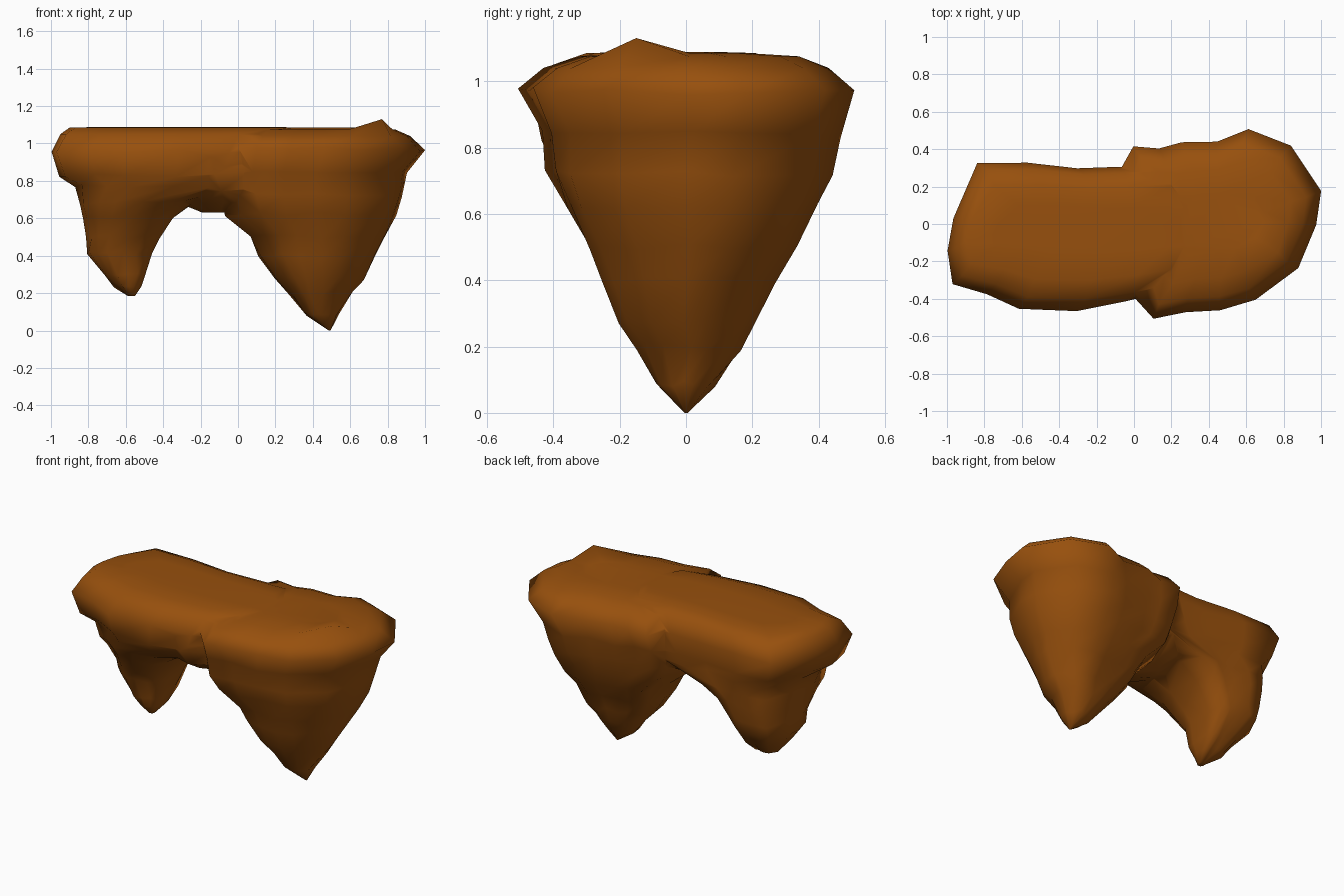
import bpy, bmesh, math, random

if "Cube" in bpy.data.objects:
    bpy.data.objects.remove(bpy.data.objects["Cube"])

random.seed(4)
mat = bpy.data.materials.new("orange brown rock")
mat.diffuse_color = (0.31, 0.08, 0.004, 1)
mat.use_nodes = True
mat.node_tree.nodes["Principled BSDF"].inputs["Base Color"].default_value = mat.diffuse_color


def rock(name, plan, rings, peak=None):
    """Loft a plan outline through rings of (z, x0, x1, y0, y1)."""
    xs, ys = [p[0] for p in plan], [p[1] for p in plan]
    unit = [(2 * (x - min(xs)) / (max(xs) - min(xs)) - 1,
             2 * (y - min(ys)) / (max(ys) - min(ys)) - 1) for x, y in plan]
    low = rings[0][0]
    bm = bmesh.new()
    loops = []
    for i, (z, x0, x1, y0, y1) in enumerate(rings):
        # lower rings become rounder; the tip and the plateau stay exact
        r = 0.7 * max(0, 1 - (z - low) / (0.95 - low))
        j = 0.0 if i == 0 or z > 1 else 0.012
        loop = []
        for u, v in unit:
            h = math.hypot(u, v)
            u2, v2 = u + (u / h - u) * r, v + (v / h - v) * r
            loop.append(bm.verts.new((
                (x0 + x1) / 2 + u2 * (x1 - x0) / 2 + random.uniform(-j, j) * 0.6,
                (y0 + y1) / 2 + v2 * (y1 - y0) / 2 + random.uniform(-j, j) * 0.6,
                z + random.uniform(-j, j))))
        loops.append(loop)
    n = len(plan)
    for a, b in zip(loops, loops[1:]):
        for k in range(n):
            m = (k + 1) % n
            bm.faces.new((a[k], a[m], b[m], b[k]))
    bm.faces.new(loops[0][::-1])
    bm.faces.new(loops[-1])
    if peak:
        # small bump near the end of the plateau
        v = min(loops[-2], key=lambda v: (v.co.x - peak[0]) ** 2 + (v.co.y - peak[1]) ** 2)
        v.co = peak
    bmesh.ops.recalc_face_normals(bm, faces=bm.faces)
    me = bpy.data.meshes.new(name)
    bm.to_mesh(me)
    bm.free()
    me.materials.append(mat)
    ob = bpy.data.objects.new(name, me)
    bpy.context.collection.objects.link(ob)
    return ob


# large rock on the right, tapering to the lowest tip
large = rock("floating_rock",
     [(.1, -.51), (.28, -.47), (.47, -.46), (.65, -.41), (.88, -.24), (.98, 0),
      (1, .17), (.84, .42), (.61, .51), (.45, .44), (.26, .44), (.14, .40),
      (-.01, .42), (-.06, .3), (-.12, .1), (-.12, -.15), (-.02, -.36)],
     [(0, .485, .495, -.005, .005),
      (.09, .36, .54, -.09, .085),
      (.2, .27, .61, -.15, .17),
      (.28, .20, .67, -.22, .205),
      (.4, .11, .74, -.265, .27),
      (.5, .06, .79, -.31, .345),
      (.62, -.07, .85, -.38, .395),
      (.72, -.10, .88, -.43, .44),
      (.84, -.12, .90, -.44, .47),
      (.97, -.12, .995, -.51, .51),
      (1.04, -.06, .92, -.43, .43),
      (1.075, .05, .84, -.32, .34),
      (1.085, .2, .70, -.16, .18)],
     peak=(.77, -.15, 1.13))

# smaller rock on the left
small = rock("small_rock",
     [(-.97, -.32), (-.8, -.37), (-.64, -.45), (-.35, -.46), (-.1, -.42),
      (.08, -.37), (.15, -.18), (.15, .12), (.08, .31), (-.15, .3), (-.35, .29),
      (-.6, .32), (-.85, .32), (-.97, .03), (-1, -.15)],
     [(.185, -.59, -.55, -.09, -.04),
      (.24, -.66, -.52, -.12, .07),
      (.3, -.72, -.49, -.15, .14),
      (.42, -.81, -.46, -.18, .24),
      (.5, -.81, -.41, -.23, .26),
      (.6, -.83, -.35, -.29, .28),
      (.68, -.845, -.25, -.36, .29),
      (.77, -.87, .06, -.41, .30),
      (.83, -.96, .15, -.44, .31),
      (.96, -.995, .22, -.46, .325),
      (1.05, -.95, .27, -.40, .29),
      (1.085, -.90, .27, -.30, .21),
      (1.088, -.75, .25, -.15, .1)])

# bridge underside between the two tips
bridge = rock("bridge",
     [(math.cos(a * math.tau / 12), math.sin(a * math.tau / 12)) for a in range(12)],
     [(.63, -.19, 0, -.12, .08),
      (.68, -.28, .12, -.28, .2),
      (.75, -.38, .2, -.38, .27),
      (.84, -.5, .25, -.42, .29),
      (.95, -.5, .2, -.42, .28)])

# fuse the parts into one rock
bpy.context.view_layer.objects.active = large
large.select_set(True)
for part in (small, bridge):
    mod = large.modifiers.new("join", 'BOOLEAN')
    mod.operation, mod.solver, mod.object = 'UNION', 'EXACT', part
    bpy.ops.object.modifier_apply(modifier=mod.name)
    bpy.data.objects.remove(part)
bpy.ops.object.shade_smooth()
